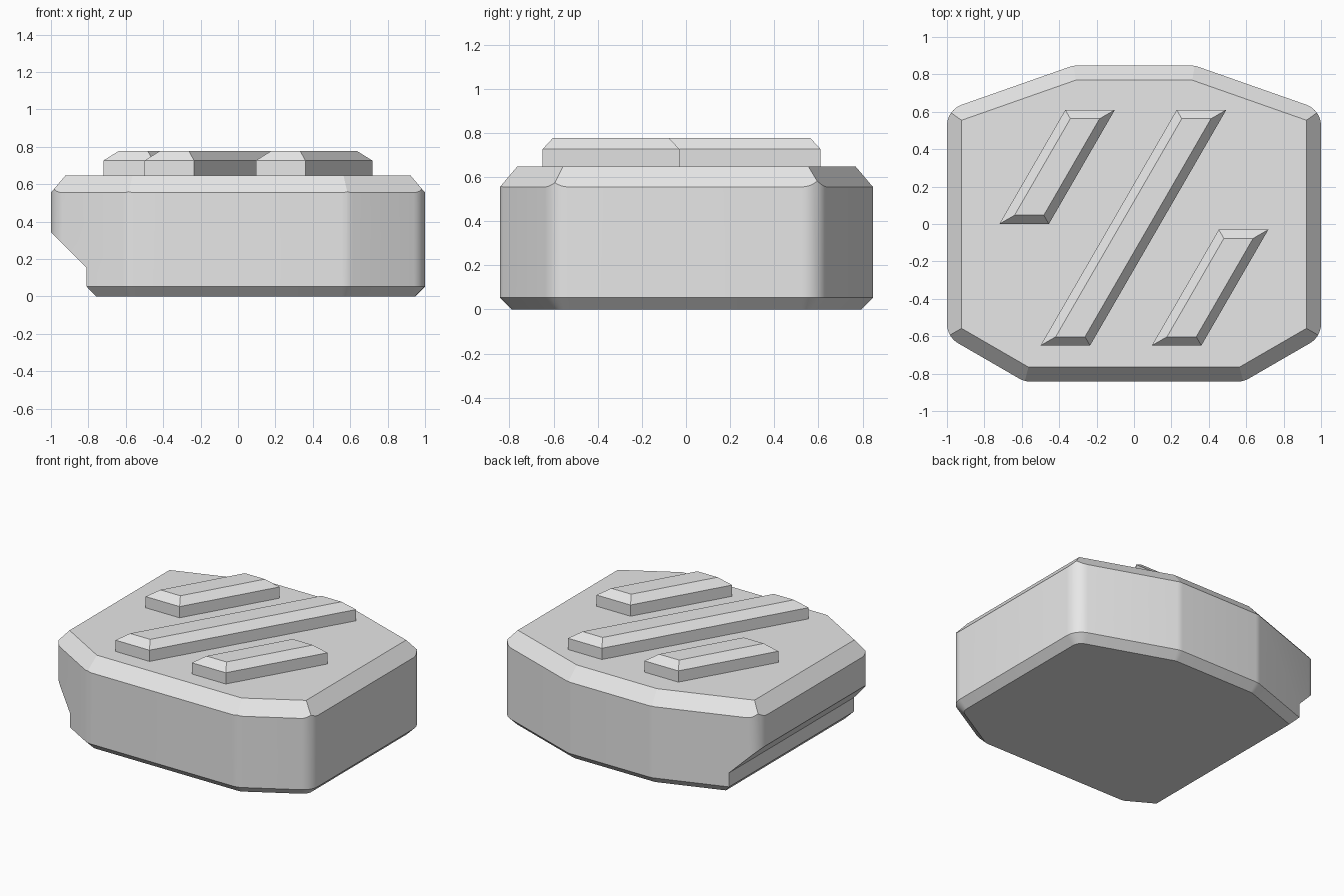
import bpy, bmesh
from math import radians, tan, ceil
from mathutils import Vector

if "Cube" in bpy.data.objects:
    bpy.data.objects.remove(bpy.data.objects["Cube"], do_unlink=True)

grey = bpy.data.materials.new("light_grey")
grey.use_nodes = True
grey.diffuse_color = (0.8, 0.8, 0.8, 1)
grey.node_tree.nodes["Principled BSDF"].inputs["Base Color"].default_value = (0.8, 0.8, 0.8, 1)


def corners(pts):
    """Each point with its incoming and outgoing edge direction."""
    n = len(pts)
    for i, p in enumerate(pts):
        yield p, (p - pts[i - 1]).normalized(), (pts[(i + 1) % n] - p).normalized()


def inset(pts, d):
    """Offset a counter-clockwise convex outline inwards by d."""
    out = []
    for p, a, b in corners(pts):
        na, nb = Vector((-a.y, a.x)), Vector((-b.y, b.x))
        out.append(p + (na + nb) * d / (1 + na.dot(nb)))
    return out


def fillet(pts, radius):
    """Round every corner of the outline with an arc."""
    out = []
    for p, a, b in corners(pts):
        turn = a.angle(b)
        t = radius * tan(turn / 2)
        start = p - a * t
        centre = start + Vector((-a.y, a.x)) * radius
        steps = max(2, ceil(turn / radians(9)))
        spoke = (start - centre).to_3d()
        for k in range(steps + 1):
            ang = turn * k / steps
            side = Vector((-spoke.y, spoke.x, 0))
            arc = spoke * (1 - 2 * _half_sin(ang) ** 2) + side * _sin(ang)
            out.append(centre + arc.to_2d())
    return out


def _sin(a):
    return 2 * tan(a / 2) / (1 + tan(a / 2) ** 2)


def _half_sin(a):
    return _sin(a / 2)


def loft(name, rings):
    """Solid through stacked outlines given as (outline, height)."""
    bm = bmesh.new()
    loops = [[bm.verts.new((p.x, p.y, z)) for p in pts] for pts, z in rings]
    n = len(loops[0])
    bm.faces.new(loops[0][::-1])
    bm.faces.new(loops[-1])
    for low, high in zip(loops, loops[1:]):
        for i in range(n):
            j = (i + 1) % n
            bm.faces.new((low[i], low[j], high[j], high[i]))
    return finish(name, bm)


def finish(name, bm):
    bmesh.ops.recalc_face_normals(bm, faces=bm.faces)
    mesh = bpy.data.meshes.new(name)
    bm.to_mesh(mesh)
    bm.free()
    mesh.materials.append(grey)
    ob = bpy.data.objects.new(name, mesh)
    bpy.context.collection.objects.link(ob)
    return ob


def boolean(ob, cutter, operation):
    mod = ob.modifiers.new(operation.lower(), 'BOOLEAN')
    mod.operation, mod.object, mod.solver = operation, cutter, 'EXACT'
    bpy.context.view_layer.objects.active = ob
    bpy.ops.object.modifier_apply(modifier=mod.name)
    bpy.data.objects.remove(cutter, do_unlink=True)


# Eight-sided plan, mirrored left to right
half = [Vector(p) for p in ((0.585, -0.843), (1, -0.603), (1, 0.61), (0.325, 0.847))]
plan = half + [Vector((-p.x, p.y)) for p in reversed(half)]
rounded = fillet(plan, 0.12)

# Body with rounded upright corners and a bottom chamfer
body = loft("body", [(inset(rounded, 0.053), 0), (rounded, 0.053), (rounded, 0.8)])

# Flat top with sharp mitred bevels
top, drop, slope = 0.647, 0.75, 0.078 / 0.092
bevel = loft("bevel_cutter", [(inset(plan, 0.078 - drop * slope), top - drop),
                              (inset(plan, 0.078), top)])
boolean(body, bevel, 'INTERSECT')

# Sloped undercut along the right side
profile = [(-0.71, -0.05), (-0.81, 0.053), (-0.81, 0.152), (-1.1, 0.442), (-1.1, -0.05)]
bm = bmesh.new()
face = bm.faces.new([bm.verts.new((x, -1.2, z)) for x, z in profile])
moved = bmesh.ops.extrude_face_region(bm, geom=[face])["geom"]
bmesh.ops.translate(bm, vec=(0, 2.4, 0),
                    verts=[v for v in moved if isinstance(v, bmesh.types.BMVert)])
boolean(body, finish("undercut_cutter", bm), 'DIFFERENCE')

# Three slanted raised bars with bevelled tops
width, lean = 0.265, 0.578
bars = []
for name, x, y0, y1 in (("back_bar", -0.72, 0, 0.61),
                        ("long_middle_bar", -0.5, -0.65, 0.61),
                        ("front_bar", 0.095, -0.65, -0.03)):
    x1 = x + (y1 - y0) * lean
    base = [Vector(p) for p in ((x, y0), (x + width, y0), (x1 + width, y1), (x1, y1))]
    bars.append(loft(name, [(base, 0.62), (base, 0.726), (inset(base, 0.047), 0.777)]))

# Smooth rounded corners, crisp bevels
bpy.ops.object.select_all(action='DESELECT')
for ob in [body] + bars:
    ob.select_set(True)
bpy.context.view_layer.objects.active = body
bpy.ops.object.shade_smooth_by_angle(angle=radians(12))
